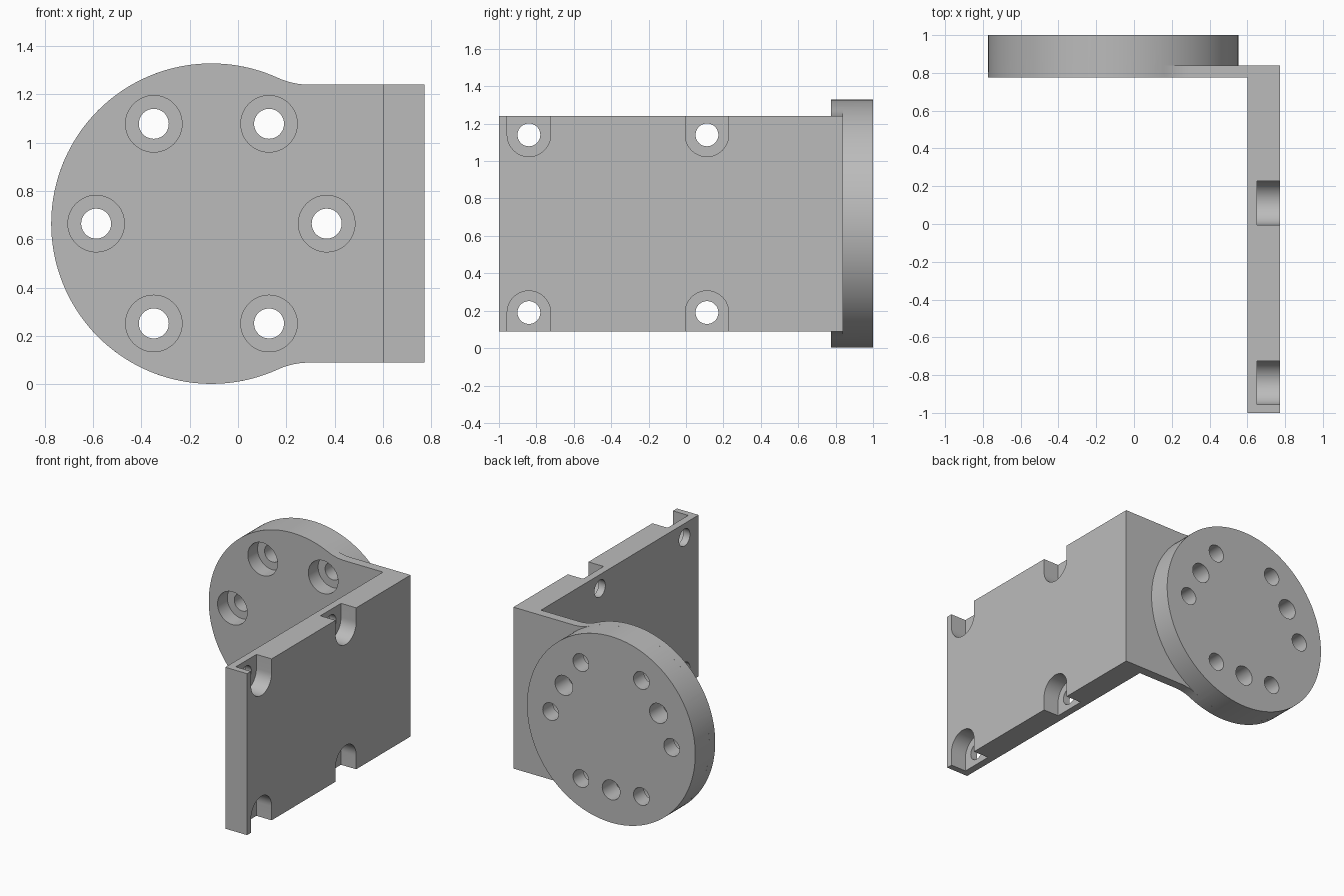
import bpy
import bmesh
from math import sin, cos, pi, sqrt, atan2, radians
from mathutils import Vector

cube = bpy.data.objects.get("Cube")
if cube:
    bpy.data.objects.remove(cube, do_unlink=True)

# One grey for the whole bracket
grey = bpy.data.materials.new("machined_grey")
grey.use_nodes = True
colour = (0.5, 0.5, 0.5, 1)
grey.diffuse_color = colour
grey.node_tree.nodes["Principled BSDF"].inputs["Base Color"].default_value = colour

# Main dimensions
CX, CZ, R = -0.11, 0.665, 0.663          # round flange
HALF = 0.575                             # half height of the plates
FRONT, STEP, BACK = 0.775, 0.84, 1.0     # flange depths
INNER, OUTER = 0.6, 0.772                # side plate thickness


def arc(u, v, r, a0, a1, n):
    steps = [a0 + (a1 - a0) * i / n for i in range(n + 1)]
    return [(u + r * cos(a), v + r * sin(a)) for a in steps]


def circle(u, v, r, n=48):
    return arc(u, v, r, 0, 2 * pi, n)[:-1]


def prism(name, outline, axis, start, end):
    """Extrude an outline along X (outline is y, z) or Y (outline is x, z)."""
    def place(u, v):
        return (start, u, v) if axis == "X" else (u, start, v)
    bm = bmesh.new()
    face = bm.faces.new([bm.verts.new(place(u, v)) for u, v in outline])
    new = bmesh.ops.extrude_face_region(bm, geom=[face])["geom"]
    shift = Vector((end - start, 0, 0) if axis == "X" else (0, end - start, 0))
    bmesh.ops.translate(bm, vec=shift,
                        verts=[g for g in new if isinstance(g, bmesh.types.BMVert)])
    bmesh.ops.recalc_face_normals(bm, faces=bm.faces[:])
    mesh = bpy.data.meshes.new(name)
    bm.to_mesh(mesh)
    bm.free()
    mesh.materials.append(grey)
    obj = bpy.data.objects.new(name, mesh)
    bpy.context.collection.objects.link(obj)
    return obj


def combine(target, tool, operation):
    mod = target.modifiers.new("combine", "BOOLEAN")
    mod.operation, mod.solver, mod.object = operation, "EXACT", tool
    bpy.ops.object.select_all(action="DESELECT")
    bpy.context.view_layer.objects.active = target
    target.select_set(True)
    bpy.ops.object.modifier_apply(modifier=mod.name)
    bpy.data.objects.remove(tool, do_unlink=True)


# Front web: round outline blended by fillets into the straight arm
FILLET = 0.32
dx = sqrt((R + FILLET) ** 2 - (HALF + FILLET) ** 2)
meet = atan2(HALF + FILLET, dx)
upper = arc(CX + dx, CZ + HALF + FILLET, FILLET, -pi / 2, meet - pi, 12)
lower = [(x, 2 * CZ - z) for x, z in reversed(upper)]
around = arc(CX, CZ, R, meet, 2 * pi - meet, 96)[1:-1]
outline = [(OUTER, CZ - HALF), (OUTER, CZ + HALF)] + upper + around + lower
bracket = prism("mounting_bracket", outline, "Y", FRONT, STEP)

# Round boss behind the web
combine(bracket, prism("boss", circle(CX, CZ, R, 128), "Y", FRONT + 0.03, BACK), "UNION")

# Side plate
side = [(-1, CZ - HALF), (STEP, CZ - HALF), (STEP, CZ + HALF), (-1, CZ + HALF)]
combine(bracket, prism("side_plate", side, "X", INNER, OUTER), "UNION")

# Flange: six counterbored through holes
for k in range(6):
    x = CX + 0.477 * cos(k * pi / 3)
    z = CZ + 0.477 * sin(k * pi / 3)
    combine(bracket, prism("bore", circle(x, z, 0.062), "Y", 0.7, 1.1), "DIFFERENCE")
    combine(bracket, prism("counterbore", circle(x, z, 0.117), "Y", 0.7, FRONT + 0.11),
            "DIFFERENCE")

# Flange: three blind holes in the back face
for angle in (30, 150, 270):
    x = CX + 0.43 * cos(radians(angle))
    z = CZ + 0.43 * sin(radians(angle))
    combine(bracket, prism("blind_hole", circle(x, z, 0.07), "Y", BACK - 0.15, 1.1),
            "DIFFERENCE")

# Side plate: four screw holes with pockets open to the nearest edge
for y in (-0.84, 0.112):
    for s in (1, -1):
        z = CZ + s * 0.475
        combine(bracket, prism("screw_hole", circle(y, z, 0.061), "X", 0.5, 0.9),
                "DIFFERENCE")
        pocket = [(u, z - s * v) for u, v in arc(y, 0, 0.116, 0, pi, 24)]
        pocket += [(y - 0.116, z + s * 0.3), (y + 0.116, z + s * 0.3)]
        combine(bracket, prism("pocket", pocket, "X", 0.652, 0.9), "DIFFERENCE")

# Smooth the curved walls, keep the edges crisp
bpy.ops.object.select_all(action="DESELECT")
bracket.select_set(True)
bpy.context.view_layer.objects.active = bracket
bpy.ops.object.shade_smooth_by_angle(angle=radians(30))
